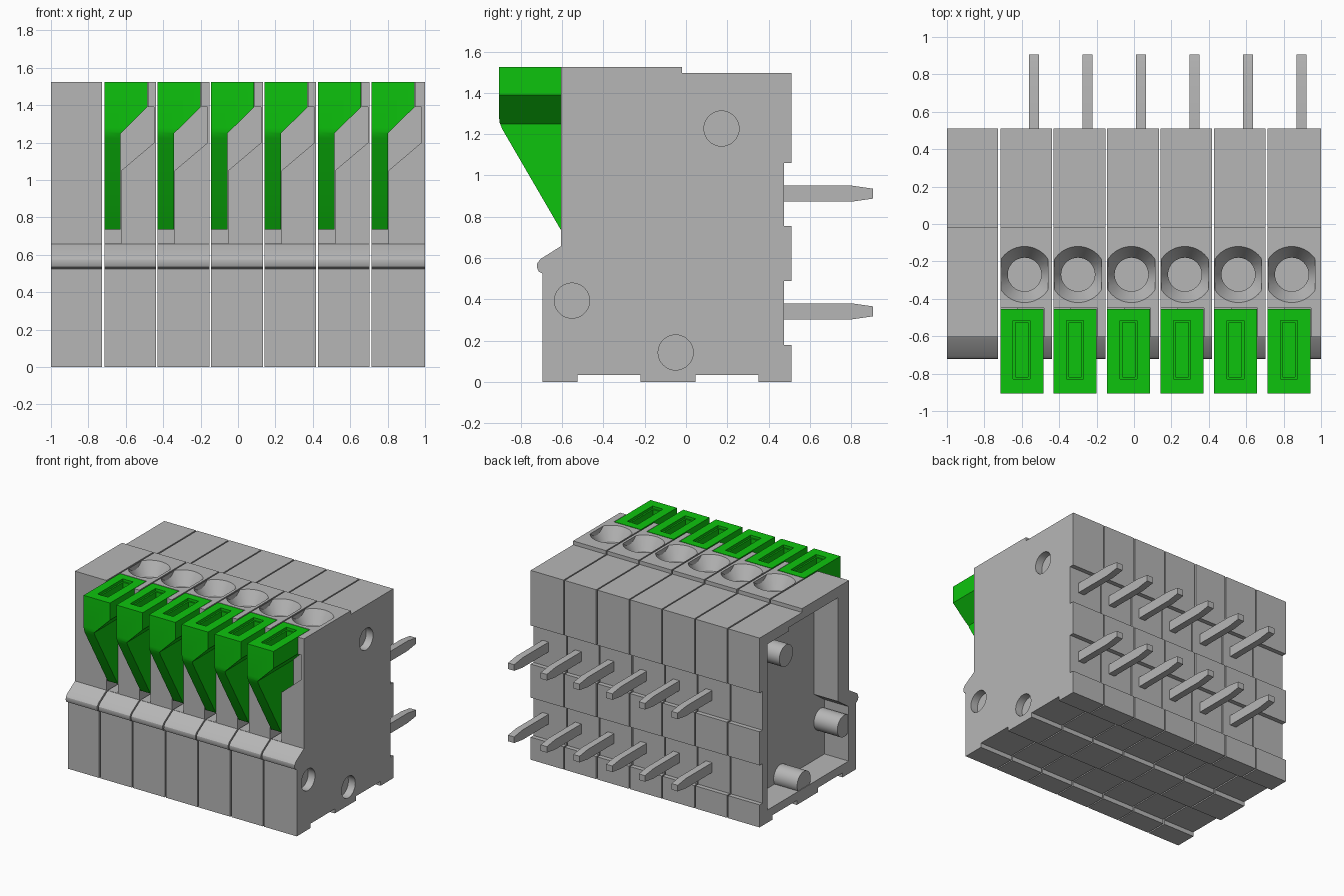
import bpy, bmesh, math
from mathutils import Matrix

cube = bpy.data.objects.get("Cube")
if cube:
    bpy.data.objects.remove(cube, do_unlink=True)


def material(name, colour):
    m = bpy.data.materials.new(name)
    m.use_nodes = True
    m.diffuse_color = (*colour, 1)
    m.node_tree.nodes["Principled BSDF"].inputs["Base Color"].default_value = (*colour, 1)
    return m


GREY = material("grey plastic", (0.47, 0.47, 0.47))
GREEN = material("green plastic", (0.004, 0.55, 0.004))


def finish(name, bm, mat):
    bmesh.ops.recalc_face_normals(bm, faces=bm.faces)
    mesh = bpy.data.meshes.new(name)
    bm.to_mesh(mesh)
    bm.free()
    mesh.materials.append(mat)
    ob = bpy.data.objects.new(name, mesh)
    bpy.context.collection.objects.link(ob)
    return ob


def prism(name, pts, axis, a, b, mat=GREY):
    """Extrude a (y, z) profile along x, or an (x, z) profile along y."""
    bm = bmesh.new()
    place = (lambda t, p: (t, p[0], p[1])) if axis == "x" else (lambda t, p: (p[0], t, p[1]))
    near = [bm.verts.new(place(a, p)) for p in pts]
    far = [bm.verts.new(place(b, p)) for p in pts]
    bm.faces.new(near)
    bm.faces.new(far)
    for i in range(len(pts)):
        j = (i + 1) % len(pts)
        bm.faces.new((near[i], near[j], far[j], far[i]))
    return finish(name, bm, mat)


def cone(name, r1, r2, depth, centre, sideways=False, mat=GREY):
    """Cone or cylinder upright, or lying along x."""
    bm = bmesh.new()
    m = Matrix.Translation(centre)
    if sideways:
        m = m @ Matrix.Rotation(math.pi / 2, 4, "Y")
    bmesh.ops.create_cone(bm, cap_ends=True, segments=40, radius1=r1, radius2=r2,
                          depth=depth, matrix=m)
    return finish(name, bm, mat)


def box(name, x, y, z, mat=GREY):
    return prism(name, [(x[0], z[0]), (x[1], z[0]), (x[1], z[1]), (x[0], z[1])], "y", *y, mat)


def combine(ob, tool, operation="DIFFERENCE"):
    mod = ob.modifiers.new("cut", "BOOLEAN")
    mod.operation = operation
    mod.solver = "EXACT"
    mod.object = tool
    with bpy.context.temp_override(object=ob, active_object=ob, selected_objects=[ob]):
        bpy.ops.object.modifier_apply(modifier=mod.name)
    bpy.data.objects.remove(tool, do_unlink=True)


TOP = 1.525
PITCH = 2 / 7
# Side outline of a housing module, with back and underside notches
BODY = [(-0.605, TOP), (-0.02, TOP), (-0.02, 1.495), (0.51, 1.495),
        (0.51, 1.06), (0.475, 1.06), (0.475, 0.755), (0.51, 0.755),
        (0.51, 0.49), (0.475, 0.49), (0.475, 0.178), (0.51, 0.178), (0.51, 0),
        (0.35, 0), (0.35, 0.035), (0.045, 0.035), (0.045, 0), (-0.22, 0),
        (-0.22, 0.035), (-0.525, 0.035), (-0.525, 0), (-0.695, 0), (-0.695, 0.525),
        (-0.713, 0.535), (-0.722, 0.555), (-0.72, 0.575), (-0.705, 0.595), (-0.605, 0.658)]
CAVITY = [(0.41, 0.1), (0.41, 1.41), (0.14, 1.41), (0.14, 1.44), (-0.47, 1.44),
          (-0.47, 0.62), (-0.6, 0.53), (-0.6, 0.1)]
LEVER = [(-0.905, TOP), (-0.905, 1.28), (-0.902, 1.255), (-0.89, 1.225),
         (-0.605, 0.735), (-0.455, 0.735), (-0.455, TOP)]
PEGS = [(0.172, 1.227), (-0.552, 0.394), (-0.05, 0.143)]
parts = []

# End housing, hollow on its open side, with three joining pegs
end = prism("end_housing", BODY, "x", -1, -0.726)
combine(end, prism("cavity", CAVITY, "x", -1.1, -0.79))
parts.append(end)
for i, (y, z) in enumerate(PEGS):
    parts.append(cone(f"joining_peg_{i + 1}", 0.085, 0.085, 0.21, (-0.89, y, z), True))

for n in range(6):
    s = -0.715 + PITCH * n
    last = n == 5
    housing = prism(f"housing_{n + 1}", BODY, "x", s, 1.0 if last else s + 0.276)

    # Stepped slot that the lever slides in
    slot = [(-0.05, 0.66), (0.09, 0.66), (0.09, 1.05), (0.267, 1.2), (0.267, 1.39),
            (0.233, 1.39), (0.233, 1.7), (-0.05, 1.7)]
    combine(housing, prism("slot", [(s + x, z) for x, z in slot], "y", -1, -0.45))

    # Wire entry: flat-sided countersink above a round bore
    cx = s + 0.13
    sink = cone("sink", 0.09, 0.165, 0.125, (cx, -0.27, TOP - 0.0375))
    combine(sink, box("limit", (cx - 0.125, cx + 0.125), (-0.5, 0), (1.3, 1.7)), "INTERSECT")
    combine(housing, sink)
    combine(housing, cone("bore", 0.09, 0.09, 0.12, (cx, -0.27, 1.4)))

    # Blind peg sockets on the exposed end
    if last:
        for y, z in PEGS:
            combine(housing, cone("socket", 0.085, 0.085, 0.12, (1.0, y, z), True))
    parts.append(housing)

    # Release lever, narrowed below, with a tool pocket in its top
    lever = prism(f"lever_{n + 1}", LEVER, "x", s, s + 0.23, GREEN)
    waist = [(0.088, 0.6), (0.088, 1.25), (0.23, 1.39), (0.3, 1.39), (0.3, 0.6)]
    combine(lever, prism("waist", [(s + x, z) for x, z in waist], "y", -1, -0.3, GREEN))
    for inset, depth in ((0, 0.02), (0.012, 0.14)):
        combine(lever, box("pocket", (s + 0.069 + inset, s + 0.16 - inset),
                           (-0.83 + inset, -0.515 - inset), (TOP - depth, 1.6), GREEN))
    parts.append(lever)

    # Two tapered solder pins at the back
    for row, z in (("lower", 0.342), ("upper", 0.912)):
        outline = [(0.46, z - 0.039), (0.8, z - 0.039), (0.905, z - 0.024),
                   (0.905, z + 0.024), (0.8, z + 0.039), (0.46, z + 0.039)]
        parts.append(prism(f"{row}_pin_{n + 1}", outline, "x", s + 0.154, s + 0.208))

# Smooth the round surfaces, keep the edges crisp
bpy.ops.object.select_all(action="DESELECT")
for ob in parts:
    ob.select_set(True)
bpy.context.view_layer.objects.active = parts[0]
bpy.ops.object.shade_smooth_by_angle(angle=math.radians(30))
